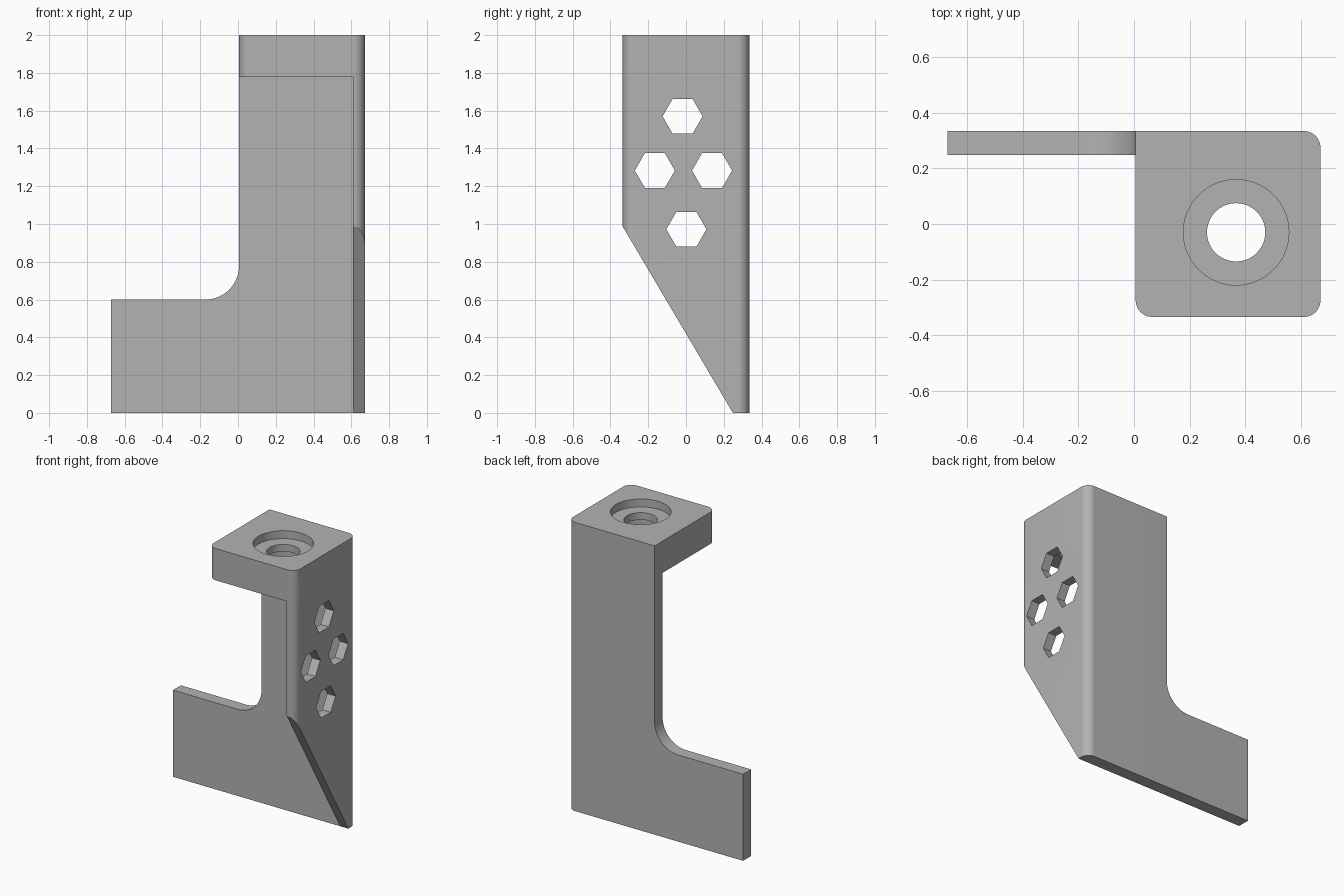
import bpy, bmesh, math
from mathutils import Vector

if "Cube" in bpy.data.objects:
    bpy.data.objects.remove(bpy.data.objects["Cube"], do_unlink=True)

# Main dimensions
LEFT, RIGHT, INNER = 0.006, 0.672, 0.608      # column sides, inside of side wall
FRONT, BACK, PLATE = -0.335, 0.335, 0.248     # depth limits, inside of back plate
TOP, SHELF = 2.0, 1.78                        # height, underside of top block
HOLE = (0.368, -0.03)

grey = bpy.data.materials.new("plain grey")
grey.use_nodes = True
colour = (0.45, 0.45, 0.45, 1)
grey.diffuse_color = colour
grey.node_tree.nodes["Principled BSDF"].inputs["Base Color"].default_value = colour


def arc(cx, cy, r, start, end, steps=12):
    """Points on a circular arc, angles in degrees."""
    angles = [math.radians(start + (end - start) * i / steps) for i in range(steps + 1)]
    return [(cx + r * math.cos(a), cy + r * math.sin(a)) for a in angles]


def prism(name, profile, axis, low, high):
    """Extrude a 2D profile along one axis."""
    place = {"x": lambda a, b: (low, a, b),
             "y": lambda a, b: (a, low, b),
             "z": lambda a, b: (a, b, low)}[axis]
    shift = Vector([(high - low) * (axis == k) for k in "xyz"])
    bm = bmesh.new()
    face = bm.faces.new([bm.verts.new(place(a, b)) for a, b in profile])
    made = bmesh.ops.extrude_face_region(bm, geom=[face])["geom"]
    bmesh.ops.translate(bm, vec=shift, verts=[v for v in made if isinstance(v, bmesh.types.BMVert)])
    bmesh.ops.recalc_face_normals(bm, faces=bm.faces)
    mesh = bpy.data.meshes.new(name)
    bm.to_mesh(mesh)
    bm.free()
    mesh.materials.append(grey)
    obj = bpy.data.objects.new(name, mesh)
    bpy.context.collection.objects.link(obj)
    return obj


def combine(target, other, operation):
    """Apply a boolean and discard the helper."""
    mod = target.modifiers.new("boolean", "BOOLEAN")
    mod.operation, mod.solver, mod.object = operation, "EXACT", other
    bpy.ops.object.select_all(action="DESELECT")
    bpy.context.view_layer.objects.active = target
    target.select_set(True)
    bpy.ops.object.modifier_apply(modifier=mod.name)
    bpy.data.objects.remove(other, do_unlink=True)


def disc(name, radius, low, high):
    return prism(name, arc(*HOLE, radius, 0, 360, 64)[:-1], "z", low, high)


# Column with three rounded upright edges
r = 0.06
footprint = ([(LEFT, BACK)]
             + arc(LEFT + r, FRONT + r, r, 180, 270)
             + arc(RIGHT - r, FRONT + r, r, 270, 360)
             + arc(RIGHT - r, BACK - r, r, 0, 90))
bracket = prism("bracket", footprint, "z", 0, TOP)

# Hollow below the top block, leaving the back plate and side wall
hollow = [(-1, -1), (INNER, -1), (INNER, PLATE), (-1, PLATE)]
combine(bracket, prism("hollow_cutter", hollow, "z", -1, SHELF), "DIFFERENCE")

# Sloping lower edge of the side wall
slope = [(-0.625, 1.477), (PLATE, 0), (-0.625, -0.5)]
combine(bracket, prism("slope_cutter", slope, "x", -1, 1), "DIFFERENCE")

# Hexagonal openings in the side wall
for y, z in [(-0.018, 1.57), (-0.165, 1.283), (0.138, 1.283), (0.002, 0.972)]:
    hexagon = arc(y, z, 0.106, 0, 360, 6)[:-1]
    combine(bracket, prism("hex_cutter", hexagon, "x", 0.5, 1), "DIFFERENCE")

# Bolt hole with a recess above and below a thin web
for radius, low, high in [(0.105, 1.7, 2.1), (0.19, 1.945, 2.1), (0.19, 1.7, 1.895)]:
    combine(bracket, disc("bolt_cutter", radius, low, high), "DIFFERENCE")

# Foot of the back plate, with a fillet where it meets the column
f = 0.18
foot = ([(-0.672, 0), (0.3, 0), (0.3, 0.6 + f)]
        + arc(LEFT - f, 0.6 + f, f, 0, -90, 16) + [(-0.672, 0.6)])
combine(bracket, prism("foot", foot, "y", PLATE, BACK), "UNION")

bpy.ops.object.shade_smooth_by_angle(angle=math.radians(30))
